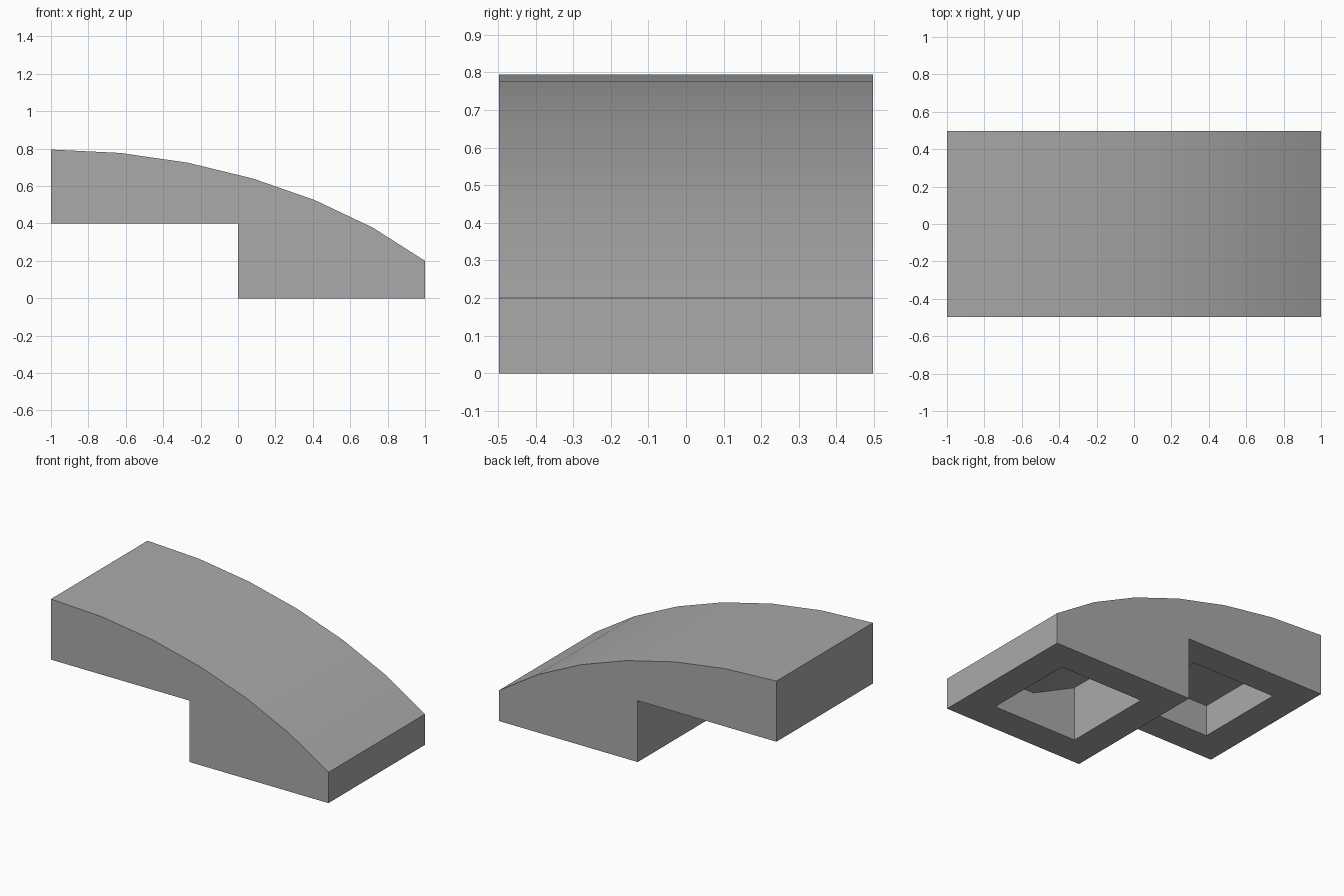
import bpy, bmesh, math

if "Cube" in bpy.data.objects:
    bpy.data.objects.remove(bpy.data.objects["Cube"])

grey = bpy.data.materials.new("light_grey")
grey.diffuse_color = (0.40, 0.40, 0.40, 1)
grey.use_nodes = True
grey.node_tree.nodes["Principled BSDF"].inputs["Base Color"].default_value = grey.diffuse_color


def extrude_profile(name, profile, depth):
    """Solid from an (x, z) outline, extruded symmetrically along y."""
    bm = bmesh.new()
    face = bm.faces.new([bm.verts.new((x, -depth / 2, z)) for x, z in profile])
    new = bmesh.ops.extrude_face_region(bm, geom=[face])["geom"]
    bmesh.ops.translate(bm, vec=(0, depth, 0),
                        verts=[v for v in new if isinstance(v, bmesh.types.BMVert)])
    bmesh.ops.recalc_face_normals(bm, faces=bm.faces)
    mesh = bpy.data.meshes.new(name)
    bm.to_mesh(mesh)
    bm.free()
    mesh.materials.append(grey)
    obj = bpy.data.objects.new(name, mesh)
    bpy.context.collection.objects.link(obj)
    return obj


# Curved top on a stepped underside
curve = [(1, 0.2), (0.72, 0.378), (0.41, 0.525), (0.08, 0.64),
         (-0.27, 0.725), (-0.63, 0.777), (-1, 0.795)]
brick = extrude_profile("curved_brick", [(-1, 0.4), (0, 0.4), (0, 0), (1, 0)] + curve, 0.994)

# Hollows under the lower block and the raised arm
hollows = {
    "lower_hollow": [(0.2, -0.1), (0.8, -0.1), (0.8, 0.2), (0.51, 0.2), (0.2, 0.35)],
    "upper_hollow": [(-0.8, 0.3), (-0.2, 0.3), (-0.2, 0.6), (-0.8, 0.6)],
}
bpy.context.view_layer.objects.active = brick
for name, outline in hollows.items():
    cutter = extrude_profile(name, outline, 0.6)
    cutter.hide_render = True
    mod = brick.modifiers.new(name, "BOOLEAN")
    mod.operation = "DIFFERENCE"
    mod.solver = "EXACT"
    mod.object = cutter
    bpy.ops.object.modifier_apply(modifier=mod.name)
    bpy.data.objects.remove(cutter)

# Smooth curve, crisp corners
brick.select_set(True)
bpy.ops.object.shade_smooth_by_angle(angle=math.radians(30))
